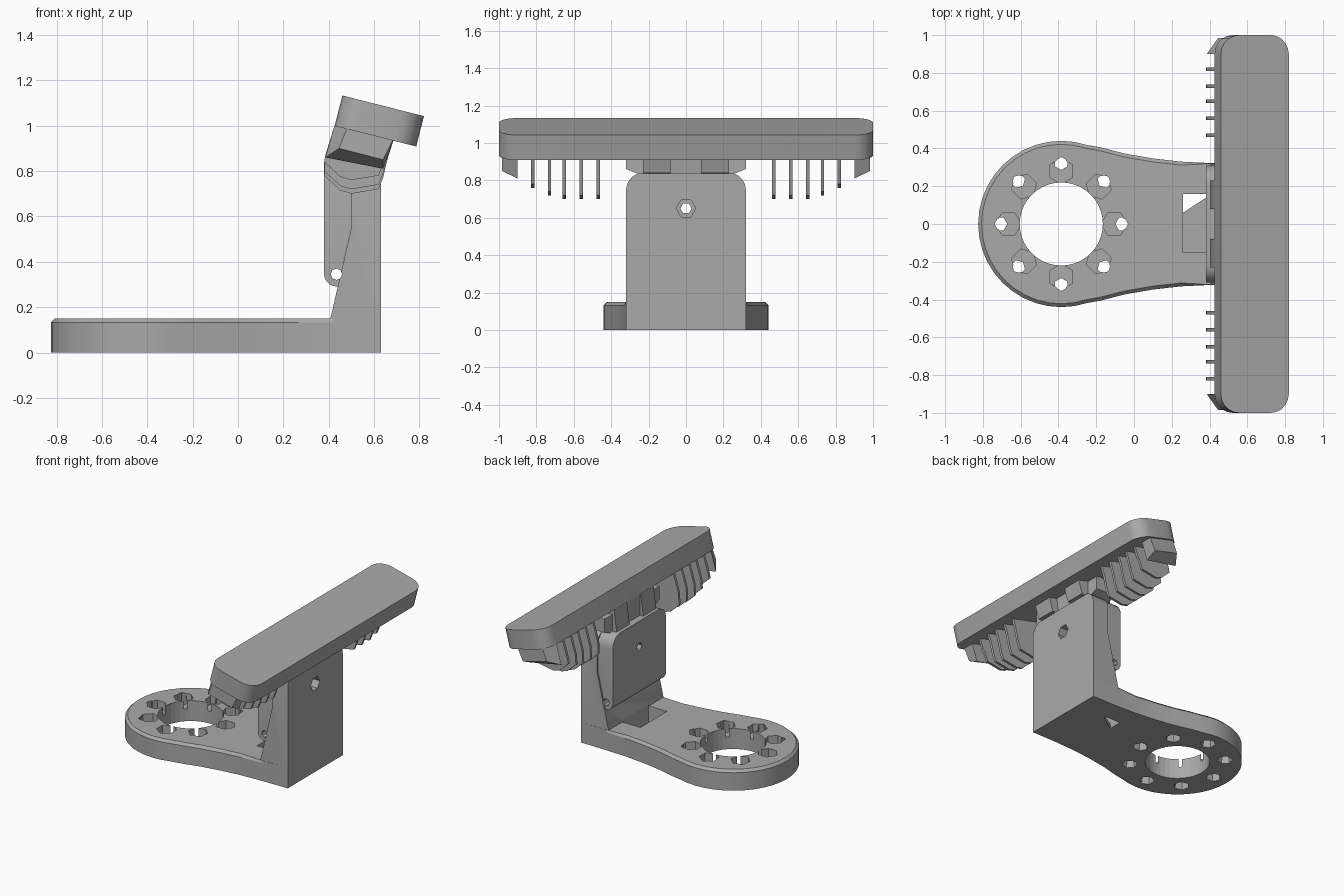
import bpy, bmesh
from math import sin, cos, pi, radians
from mathutils import Matrix, Vector

cube = bpy.data.objects.get("Cube")
if cube:
    bpy.data.objects.remove(cube, do_unlink=True)

grey = bpy.data.materials.new("grey plastic")
grey.use_nodes = True
colour = (0.4, 0.4, 0.4, 1)
grey.diffuse_color = colour
grey.node_tree.nodes["Principled BSDF"].inputs["Base Color"].default_value = colour


def prism(name, pts, axis, lo, hi, pick=None, offset=0.0, segments=1):
    """Extrude a 2D profile along an axis; bevel the edges chosen by pick."""
    def place(p, t):
        return {"x": (t, p[0], p[1]), "y": (p[0], t, p[1]), "z": (p[0], p[1], t)}[axis]
    bm = bmesh.new()
    a = [bm.verts.new(place(p, lo)) for p in pts]
    b = [bm.verts.new(place(p, hi)) for p in pts]
    bm.faces.new(a)
    bm.faces.new(b)
    for i in range(len(pts)):
        j = (i + 1) % len(pts)
        bm.faces.new((a[i], a[j], b[j], b[i]))
    bmesh.ops.recalc_face_normals(bm, faces=bm.faces)
    if pick:
        edges = [e for e in bm.edges if pick(e.verts[0].co, e.verts[1].co)]
        bmesh.ops.bevel(bm, geom=edges, offset=offset, segments=segments,
                        profile=0.5, affect="EDGES")
    mesh = bpy.data.meshes.new(name)
    bm.to_mesh(mesh)
    bm.free()
    mesh.materials.append(grey)
    ob = bpy.data.objects.new(name, mesh)
    bpy.context.collection.objects.link(ob)
    return ob


def circle(cx, cy, r, n, turn=0.0):
    return [(cx + r * cos(turn + 2 * pi * i / n), cy + r * sin(turn + 2 * pi * i / n))
            for i in range(n)]


def cut(target, cutter):
    mod = target.modifiers.new(cutter.name, "BOOLEAN")
    mod.operation = "DIFFERENCE"
    mod.object = cutter
    mod.solver = "EXACT"
    cutter.hide_render = True
    cutter.hide_viewport = True
    cutter.display_type = "WIRE"


# Base plate: round end flowing into a straight neck
cx = -0.385
half = [(0.63, 0.32), (0.42, 0.322), (0.25, 0.33), (0.1, 0.347), (-0.05, 0.373), (-0.17, 0.404)]
half += [(cx + 0.44 * cos(radians(d)), 0.44 * sin(radians(d))) for d in range(72, 180, 9)]
outline = half + [(cx - 0.44, 0)] + [(x, -y) for x, y in reversed(half)]
base = prism("base_plate", outline, "z", 0, 0.15,
             lambda p, q: min(p.z, q.z) > 0.14 and max(p.x, q.x) < 0.45, 0.018)
cut(base, prism("bore_cutter", circle(cx, 0, 0.22, 40), "z", -0.1, 0.3))

# Ring of tapered bolt holes with hexagonal pockets on top
for i in range(8):
    a = i * pi / 4
    hx, hy = cx + 0.325 * cos(a), 0.325 * sin(a)
    hole = prism("bolt_hole_cutter", circle(0, 0, 0.055, 6, a), "z", -0.01, 0.16)
    for v in hole.data.vertices:
        if v.co.z > 0.1:
            v.co.x *= 0.5
            v.co.y *= 0.5
    hole.location = (hx, hy, 0)
    cut(base, hole)
    cut(base, prism("nut_pocket_cutter",
                    circle(cx + 0.28 * cos(a), 0.28 * sin(a), 0.068, 6, a), "z", 0.09, 0.2))

# Rectangular pocket with a small opening in its floor
pocket = [(0.26, -0.15), (0.41, -0.15), (0.41, 0.16), (0.26, 0.16)]
cut(base, prism("pocket_cutter", pocket, "z", 0.03, 0.2))
cut(base, prism("pocket_opening_cutter", [(0.26, 0.06), (0.39, 0.145), (0.39, 0.16), (0.26, 0.16)],
                "z", -0.1, 0.1))


def top_corner(p, q):
    return min(p.z, q.z) > 0.8 and abs(p.y - q.y) < 0.01 and abs(p.x - q.x) > 0.05


# Upright wall with rounded top corners
upright = prism("upright", [(0.63, 0), (0.63, 0.84), (0.5, 0.84), (0.5, 0.55), (0.405, 0.14), (0.41, 0)],
                "y", -0.32, 0.32, top_corner, 0.09, 5)
cut(upright, prism("upright_hole_cutter", circle(0, 0.65, 0.052, 6), "x", 0.2, 0.8))
cut(upright, prism("upright_pocket_cutter", [(0.3, 0.03), (0.41, 0.03), (0.41, 0.2), (0.3, 0.2)],
                   "y", -0.15, 0.16))

# Hinged clamp plate in front of the wall, with a knuckle at its lower edge
clamp = prism("clamp_plate", [(0.38, 0.34), (0.38, 0.84), (0.5, 0.84), (0.5, 0.55), (0.455, 0.36)],
              "y", -0.31, 0.31, top_corner, 0.09, 5)
knuckle = prism("hinge_knuckle", circle(0.434, 0.345, 0.054, 20), "y", -0.31, 0.31)
cut(clamp, prism("clamp_hole_cutter", circle(0, 0.65, 0.03, 6), "x", 0.2, 0.8))
pin = prism("hinge_pin_cutter", circle(0.434, 0.345, 0.025, 8), "y", -0.5, 0.5)
for part in (clamp, knuckle, upright):
    cut(part, pin)

# Tilted head bar with rounded corners
w, t = 0.371, 0.138
bar = prism("head_bar", [(0, -1), (w, -1), (w, 1), (0, 1)], "z", -t, 0,
            lambda p, q: abs(p.z - q.z) > 0.1, 0.1, 5)
bar.matrix_world = Matrix.Translation(Vector((0.46, 0, 1.133))) @ Matrix.Rotation(radians(14.2), 4, "Y")

# Neck and lugs joining the head to the wall
prism("head_neck", [(0.43, 0.8), (0.6, 0.8), (0.62, 0.96), (0.43, 1.0)], "y", -0.23, 0.23)
for s in (-1, 1):
    prism("hinge_lug", [(0.4, 0.8), (0.655, 0.84), (0.69, 0.95), (0.425, 1.0)],
          "y", *sorted((s * 0.08, s * 0.23)))
    prism("neck_gusset", [(s * 0.22, 0.82), (s * 0.32, 0.86), (s * 0.32, 0.96), (s * 0.22, 0.96)],
          "x", 0.44, 0.6)

# Comb fins under the bar, shallower towards the ends
for s in (-1, 1):
    for y, low in ((0.47, 0.70), (0.56, 0.70), (0.65, 0.70), (0.73, 0.72), (0.82, 0.76)):
        fin = [(0.425, 1.0), (0.385, 0.87), (0.38, low + 0.08), (0.45, low + 0.015), (0.5, low),
               (0.62, low + 0.02), (0.64, low + 0.07), (0.66, 0.86), (0.69, 0.95)]
        prism("comb_fin", fin, "y", s * y - 0.009, s * y + 0.009)
    # End block, sloping up to the outer end
    block = prism("comb_end_block", [(0.425, 1.0), (0.385, 0.86), (0.64, 0.81), (0.69, 0.95)],
                  "y", *sorted((s * 0.9, s * 0.985)))
    for v in block.data.vertices:
        if abs(v.co.y) > 0.95 and v.co.z < 0.9:
            v.co.z += 0.04
        if abs(v.co.y) > 0.95 and v.co.x < 0.5:
            v.co.x += 0.06

# Smooth the round walls, keeping creases sharp
bpy.ops.object.select_all(action="DESELECT")
for ob in bpy.context.scene.objects:
    if ob.type == "MESH" and not ob.hide_render:
        ob.select_set(True)
        bpy.context.view_layer.objects.active = ob
bpy.ops.object.shade_smooth_by_angle(angle=radians(25))
